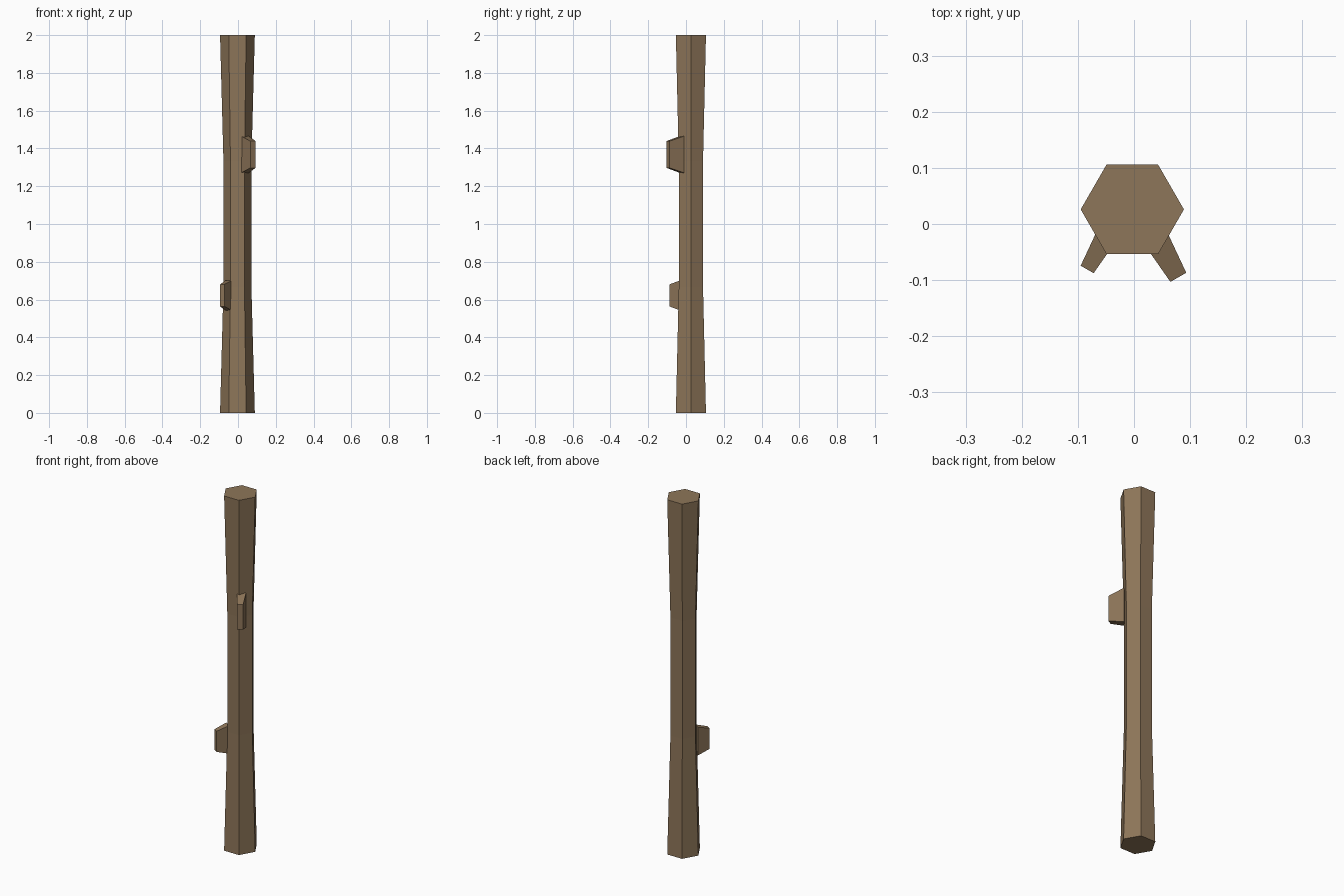
import bpy, bmesh, math
from mathutils import Vector

if "Cube" in bpy.data.objects:
    bpy.data.objects.remove(bpy.data.objects["Cube"])

wood = bpy.data.materials.new("brown wood")
wood.diffuse_color = (0.27, 0.18, 0.10, 1)
wood.use_nodes = True
wood.node_tree.nodes["Principled BSDF"].inputs["Base Color"].default_value = wood.diffuse_color


def loft(name, rings):
    """Join equal-sized rings of points into a closed solid."""
    bm = bmesh.new()
    loops = [[bm.verts.new(p) for p in ring] for ring in rings]
    n = len(loops[0])
    for a, b in zip(loops, loops[1:]):
        for i in range(n):
            j = (i + 1) % n
            bm.faces.new((a[i], a[j], b[j], b[i]))
    bm.faces.new(loops[0][::-1])
    bm.faces.new(loops[-1])
    bmesh.ops.recalc_face_normals(bm, faces=bm.faces)
    mesh = bpy.data.meshes.new(name)
    bm.to_mesh(mesh)
    bm.free()
    mesh.materials.append(wood)
    obj = bpy.data.objects.new(name, mesh)
    bpy.context.collection.objects.link(obj)
    return obj


def hexagon(z, r):
    return [(-0.003 + r * math.cos(math.radians(60 * i)),
             0.026 + r * math.sin(math.radians(60 * i)), z) for i in range(6)]


def stub(name, tip, side, scale):
    """Tapered cut branch pointing forward and to one side."""
    out = Vector((0.5 * side, -0.866, 0))
    across = Vector((0.866 * side, 0.5, 0))
    tip = Vector(tip)

    def rect(centre, w, h):
        return [centre + across * (w * a) + Vector((0, 0, h * b))
                for a, b in ((-1, -1), (1, -1), (1, 1), (-1, 1))]

    return loft(name, [rect(tip - out * 0.084 * scale, 0.0235 * scale, 0.097 * scale),
                       rect(tip, 0.0163 * scale, 0.071 * scale)])


# Six-sided trunk, slimmer in the middle
loft("trunk", [hexagon(z, r) for z, r in
               ((0, 0.092), (0.667, 0.074), (1.333, 0.074), (2, 0.092))])

# Two cut branch stubs
stub("upper_branch_stub", (0.079, -0.095, 1.368), 1, 1.0)
stub("lower_branch_stub", (-0.0835, -0.081, 0.622), -1, 0.82)
